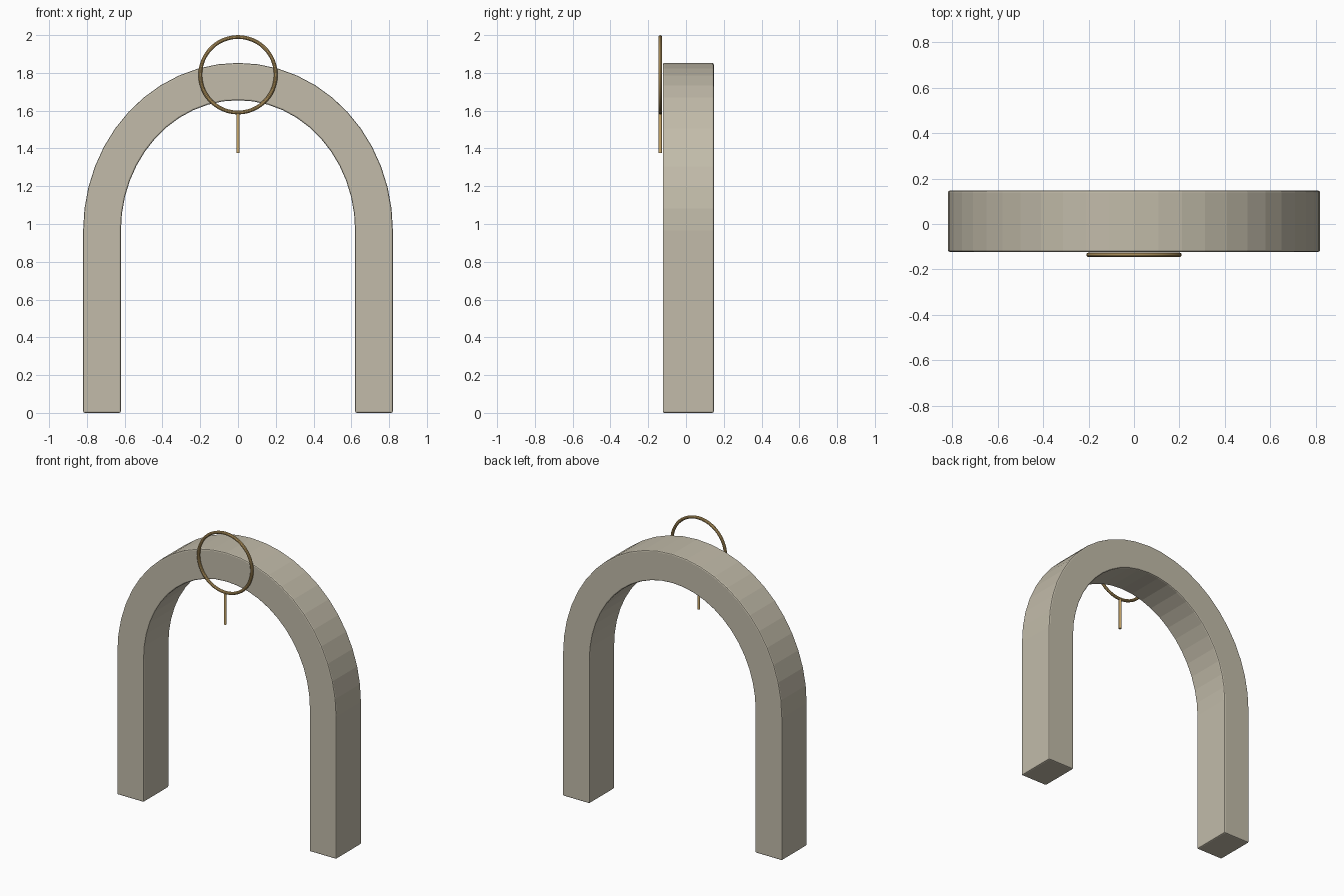
import bpy, bmesh
from math import sin, cos, pi, radians

if "Cube" in bpy.data.objects:
    bpy.data.objects.remove(bpy.data.objects["Cube"])


def material(name, color):
    m = bpy.data.materials.new(name)
    m.diffuse_color = (*color, 1)
    m.use_nodes = True
    m.node_tree.nodes["Principled BSDF"].inputs["Base Color"].default_value = m.diffuse_color
    return m


stone = material("stone", (0.54, 0.50, 0.40))
gold = material("gold", (0.60, 0.40, 0.15))

Y_FRONT, Y_BACK = -0.123, 0.147
SPRING = 0.965   # height where the legs turn into the arch
STEPS = 24


def half_loop(rx, top):
    # leg foot, elliptical arc, leg foot
    rz = top - SPRING
    arc = [(-rx * cos(pi * i / STEPS), SPRING + rz * sin(pi * i / STEPS))
           for i in range(STEPS + 1)]
    return [(-rx, 0)] + arc + [(rx, 0)]


# Arch with legs: quad rings swept from foot to foot
outer, inner = half_loop(0.82, 1.853), half_loop(0.62, 1.655)
bm = bmesh.new()
rings = [[bm.verts.new((p[0], y, p[1]))
          for p, y in ((o, Y_FRONT), (o, Y_BACK), (i, Y_BACK), (i, Y_FRONT))]
         for o, i in zip(outer, inner)]
for a, b in zip(rings, rings[1:]):
    for k in range(4):
        n = (k + 1) % 4
        bm.faces.new((a[k], a[n], b[n], b[k]))
bm.faces.new(rings[0])
bm.faces.new(rings[-1])
bmesh.ops.recalc_face_normals(bm, faces=bm.faces)
mesh = bpy.data.meshes.new("arch")
bm.to_mesh(mesh)
bm.free()
arch = bpy.data.objects.new("arch", mesh)
bpy.context.collection.objects.link(arch)
mesh.materials.append(stone)
bevel = arch.modifiers.new("soft_edges", 'BEVEL')
bevel.width = 0.008
bevel.segments = 2
bevel.limit_method = 'ANGLE'
bevel.angle_limit = radians(40)

# Ring on the front of the crown
bpy.ops.mesh.primitive_torus_add(
    major_radius=0.2, minor_radius=0.01, major_segments=48, minor_segments=10,
    location=(0, -0.136, 1.79), rotation=(pi / 2, 0, 0))
ring = bpy.context.object
ring.name = "ring"
ring.data.materials.append(gold)
bpy.ops.object.shade_smooth_by_angle()

# Short rod hanging under the ring
bpy.ops.mesh.primitive_cylinder_add(
    vertices=12, radius=0.009, depth=0.21, location=(0, -0.136, 1.48))
rod = bpy.context.object
rod.name = "hanging_rod"
rod.data.materials.append(gold)
bpy.ops.object.shade_smooth_by_angle()
